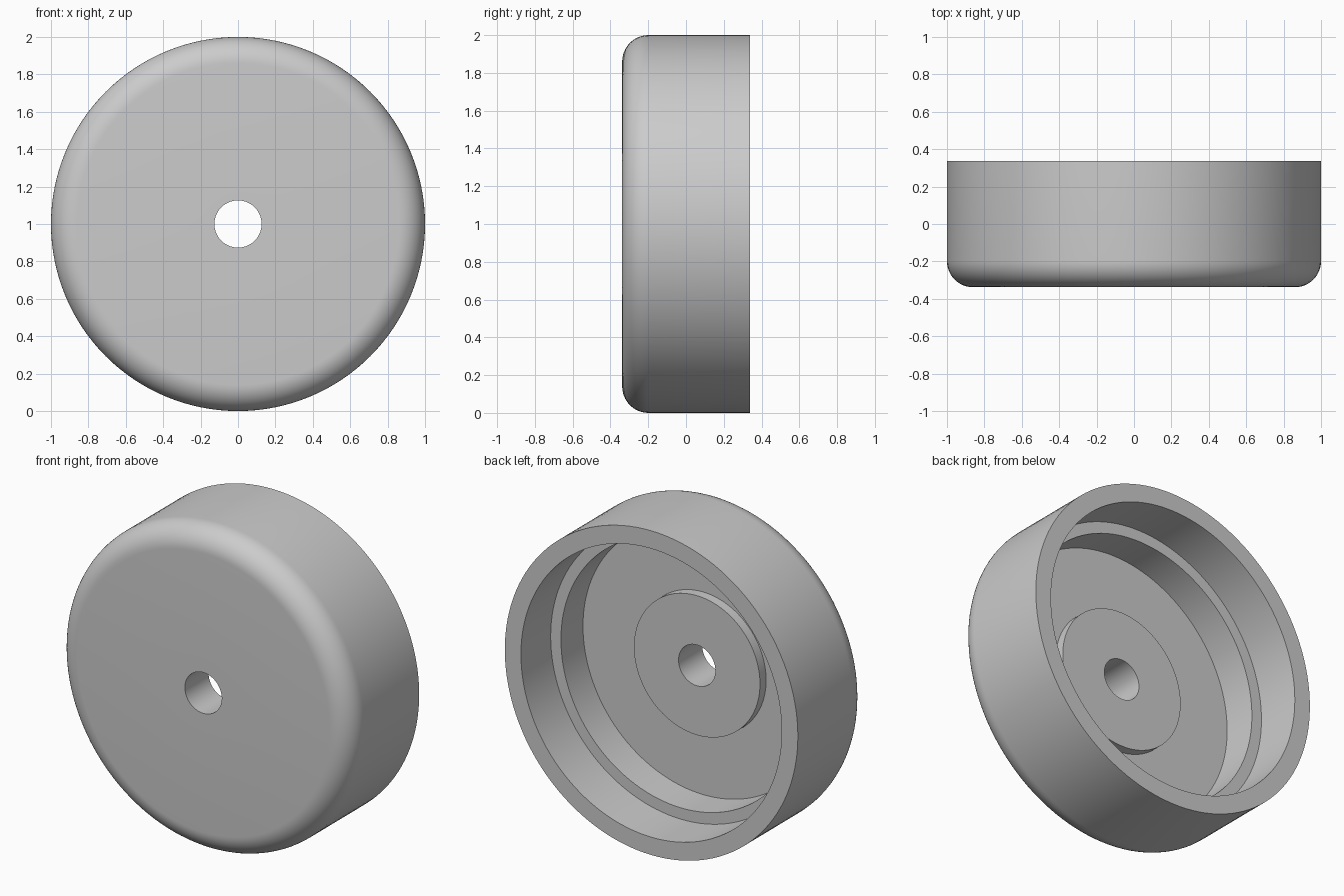
import bpy, bmesh
from math import sin, cos, pi, radians
from mathutils import Vector, Matrix

cube = bpy.data.objects.get("Cube")
if cube:
    bpy.data.objects.remove(cube, do_unlink=True)

# Plain grey material
grey = bpy.data.materials.new("plain grey")
grey.use_nodes = True
colour = (0.6, 0.6, 0.6, 1)
grey.diffuse_color = colour
grey.node_tree.nodes["Principled BSDF"].inputs["Base Color"].default_value = colour

FRONT, BACK = -0.338, 0.338
BORE, FILLET = 0.126, 0.14
SIDES, ARC = 128, 12

# Cross-section as (radius, y): bore, rounded front edge, rim, stepped recess, hub boss
profile = [(BORE, FRONT)]
for i in range(ARC + 1):
    a = pi / 2 * i / ARC
    profile.append((1 - FILLET + FILLET * sin(a), FRONT + FILLET - FILLET * cos(a)))
profile += [(1, BACK), (0.89, BACK),
            (0.89, 0.048), (0.82, 0.048),
            (0.82, -0.167), (0.43, -0.167),
            (0.43, -0.107), (BORE, -0.107)]

# Revolve the closed section about the y axis
bm = bmesh.new()
rings = []
for s in range(SIDES):
    turn = Matrix.Rotation(2 * pi * s / SIDES, 3, 'Y')
    rings.append([bm.verts.new(turn @ Vector((r, y, 0)) + Vector((0, 0, 1)))
                  for r, y in profile])
n = len(profile)
for s in range(SIDES):
    here, there = rings[s], rings[(s + 1) % SIDES]
    for i in range(n):
        j = (i + 1) % n
        bm.faces.new((here[i], here[j], there[j], there[i]))
bmesh.ops.recalc_face_normals(bm, faces=bm.faces)

mesh = bpy.data.meshes.new("round_cap")
bm.to_mesh(mesh)
bm.free()
mesh.materials.append(grey)
cap = bpy.data.objects.new("round_cap", mesh)
bpy.context.scene.collection.objects.link(cap)

# Smooth curved walls, keep step edges crisp
bpy.ops.object.select_all(action='DESELECT')
cap.select_set(True)
bpy.context.view_layer.objects.active = cap
bpy.ops.object.shade_smooth_by_angle(angle=radians(30))
